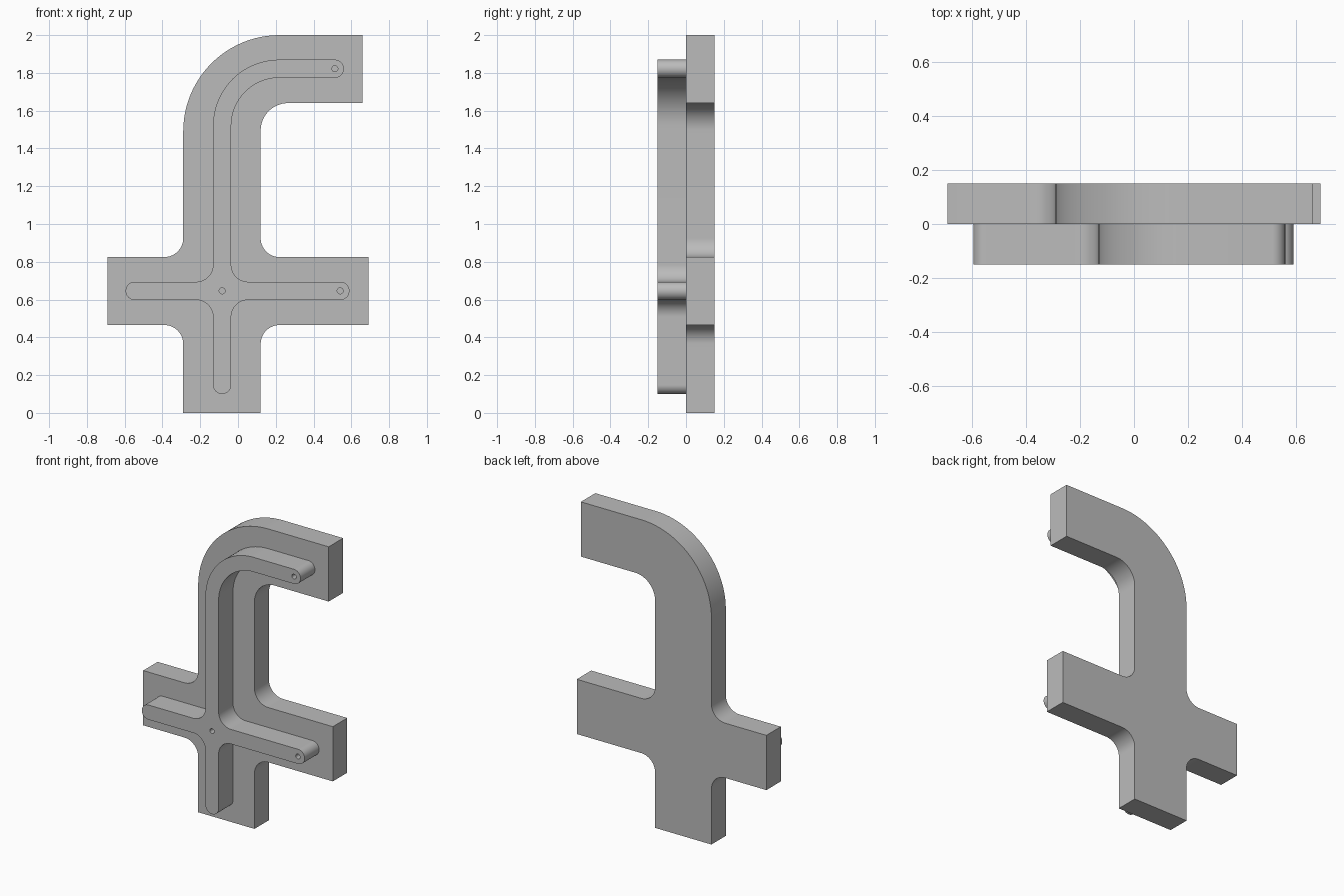
import bpy, bmesh
from math import cos, sin, pi, radians
from mathutils import Vector

cube = bpy.data.objects.get("Cube")
if cube:
    bpy.data.objects.remove(cube)

# Single plain grey
grey = bpy.data.materials.new("plain grey")
grey.use_nodes = True
colour = (0.5, 0.5, 0.5, 1)
grey.diffuse_color = colour
grey.node_tree.nodes["Principled BSDF"].inputs["Base Color"].default_value = colour


def rounded(corners, steps=24):
    """Replace each right-angled corner (x, z, radius) by an arc."""
    out = []
    for i, (x, z, r) in enumerate(corners):
        p = Vector((x, z))
        if r == 0:
            out.append(p)
            continue
        a = (Vector(corners[i - 1][:2]) - p).normalized()
        b = (Vector(corners[(i + 1) % len(corners)][:2]) - p).normalized()
        centre = p + (a + b) * r
        for k in range(steps + 1):
            t = k / steps * pi / 2
            out.append(centre - b * r * cos(t) - a * r * sin(t))
    return out


def circle(x, z, r, steps=24):
    return [Vector((x + r * cos(2 * pi * k / steps), z + r * sin(2 * pi * k / steps)))
            for k in range(steps)]


def slab(name, loops, y, thickness):
    """Extrude a filled outline, with any inner loops as holes, along y."""
    curve = bpy.data.curves.new(name, "CURVE")
    curve.dimensions = "2D"
    curve.fill_mode = "BOTH"
    curve.extrude = thickness / 2
    for loop in loops:
        spline = curve.splines.new("POLY")
        spline.points.add(len(loop) - 1)
        for point, co in zip(spline.points, loop):
            point.co = (co.x, co.y, 0, 1)
        spline.use_cyclic_u = True
    ob = bpy.data.objects.new(name, curve)
    bpy.context.collection.objects.link(ob)
    ob.location.y = y
    ob.rotation_euler.x = radians(90)
    bpy.ops.object.select_all(action="DESELECT")
    ob.select_set(True)
    bpy.context.view_layer.objects.active = ob
    bpy.ops.object.convert(target="MESH")
    ob = bpy.context.object
    bm = bmesh.new()
    bm.from_mesh(ob.data)
    bmesh.ops.remove_doubles(bm, verts=bm.verts, dist=0.0001)
    bmesh.ops.recalc_face_normals(bm, faces=bm.faces)
    bm.to_mesh(ob.data)
    bm.free()
    ob.data.materials.clear()
    ob.data.materials.append(grey)
    bpy.ops.object.shade_smooth_by_angle(angle=radians(30))
    return ob


def hooked_cross(left, right, stem, arm, hook, bottom, end, bend, inner, fillet):
    """Outline of a stem with a cross arm and a bent top; spans are (low, high)."""
    return rounded([
        (stem[0], bottom, end), (stem[1], bottom, end),
        (stem[1], arm[0], fillet), (right, arm[0], end),
        (right, arm[1], end), (stem[1], arm[1], fillet),
        (stem[1], hook[0], inner), (hook[2], hook[0], end),
        (hook[2], hook[1], end), (stem[0], hook[1], bend),
        (stem[0], arm[1], fillet), (left, arm[1], end),
        (left, arm[0], end), (stem[0], arm[0], fillet)])


# Square-ended backing plate
plate = hooked_cross(-0.69, 0.69, (-0.29, 0.12), (0.465, 0.825), (1.64, 2, 0.66),
                     0, 0, 0.51, 0.145, 0.1)
slab("backing_plate", [plate], 0.075, 0.15)

# Narrow round-ended rib with three small holes
rib = hooked_cross(-0.595, 0.59, (-0.132, -0.036), (0.598, 0.694), (1.774, 1.87, 0.56),
                   0.1, 0.0479, 0.35, 0.254, 0.09)
holes = [circle(x, z, 0.016) for x, z in ((0.513, 1.822), (-0.084, 0.646), (0.541, 0.646))]
slab("front_rib", [rib] + holes, -0.075, 0.15)
